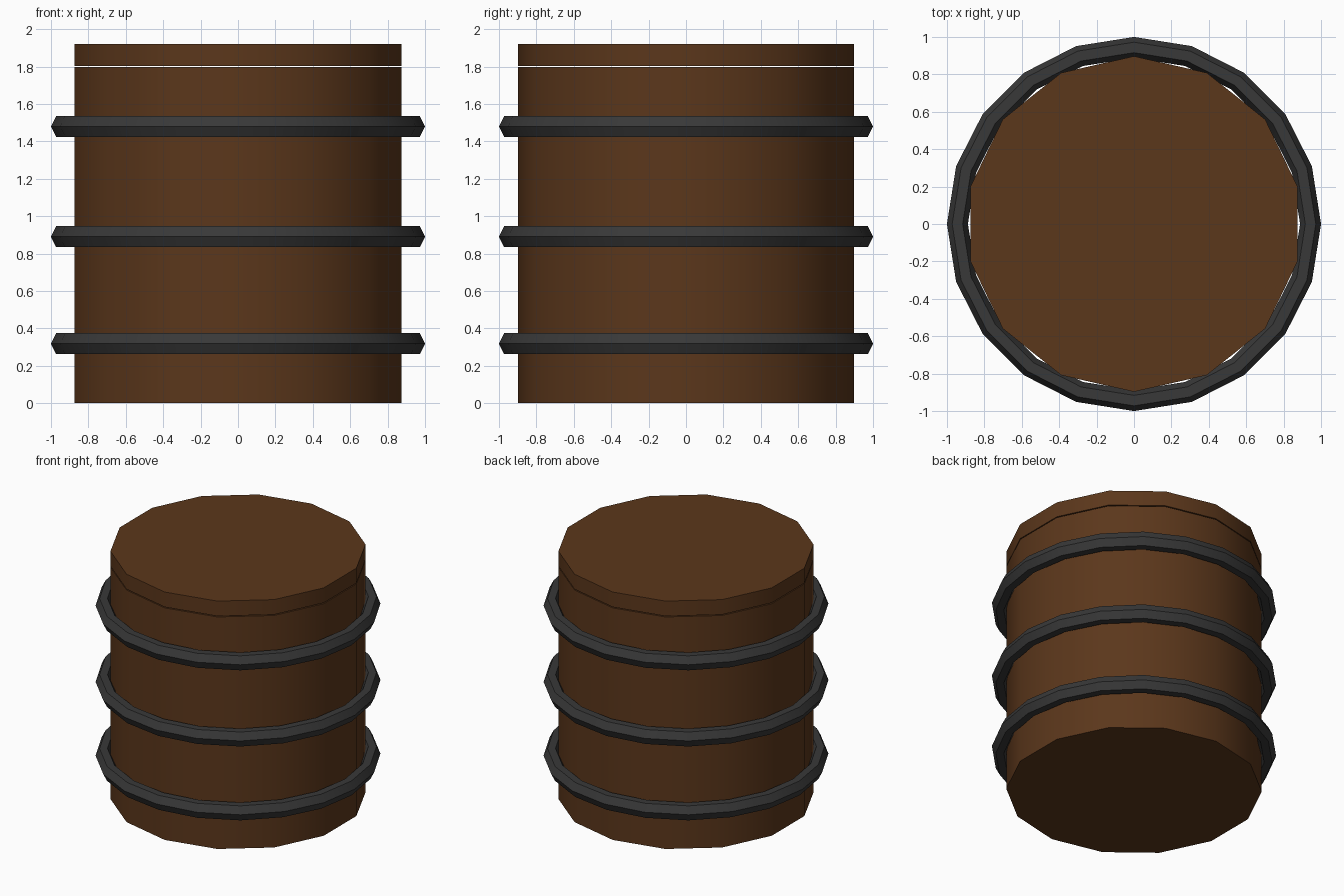
import bpy, math

if "Cube" in bpy.data.objects:
    bpy.data.objects.remove(bpy.data.objects["Cube"])


def material(name, color):
    m = bpy.data.materials.new(name)
    m.diffuse_color = (*color, 1)
    m.use_nodes = True
    m.node_tree.nodes["Principled BSDF"].inputs["Base Color"].default_value = m.diffuse_color
    return m


wood = material("brown_wood", (0.105, 0.038, 0.011))
iron = material("dark_iron", (0.04, 0.04, 0.04))


def finish(name, mat):
    ob = bpy.context.object
    ob.name = name
    ob.data.materials.append(mat)
    bpy.ops.object.shade_smooth_by_angle(angle=math.radians(35))
    return ob


def drum(name, z0, z1):
    bpy.ops.mesh.primitive_cylinder_add(vertices=14, radius=0.897, depth=z1 - z0,
                                        location=(0, 0, (z0 + z1) / 2))
    return finish(name, wood)


# Barrel body and the lid, separated by a hairline gap
drum("barrel_body", 0, 1.797)
drum("barrel_lid", 1.804, 1.92)

# Three hoops, six-sided in section
for name, z in (("lower_hoop", 0.318), ("middle_hoop", 0.89), ("upper_hoop", 1.48)):
    bpy.ops.mesh.primitive_torus_add(major_segments=20, minor_segments=6,
                                     major_radius=0.944, minor_radius=0.056,
                                     location=(0, 0, z))
    hoop = finish(name, iron)
    hoop.scale.z = 0.056 / (0.056 * math.sin(math.radians(60)))
    bpy.ops.object.shade_smooth()
